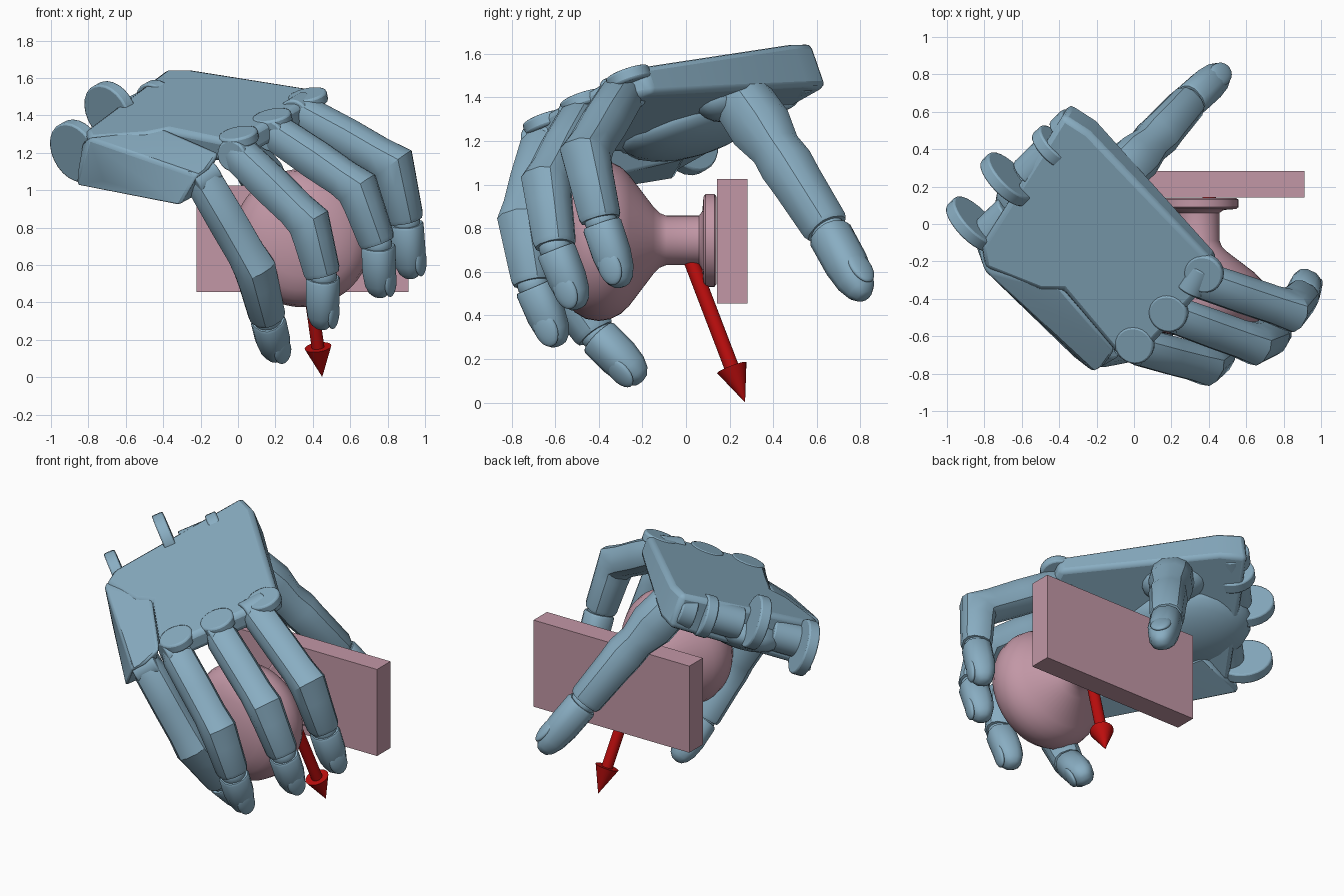
import bpy, bmesh, math
from mathutils import Vector as V, Matrix

if "Cube" in bpy.data.objects:
    bpy.data.objects.remove(bpy.data.objects["Cube"])


def material(name, rgb):
    m = bpy.data.materials.new(name)
    m.diffuse_color = (*rgb, 1)
    m.use_nodes = True
    m.node_tree.nodes["Principled BSDF"].inputs["Base Color"].default_value = m.diffuse_color
    return m


BLUE = material("blue", (0.25, 0.42, 0.54))
PINK = material("pink", (0.54, 0.31, 0.38))
RED = material("red", (0.50, 0.004, 0.004))


def finish(name, bm, mat, angle=32, bevel=0):
    bmesh.ops.recalc_face_normals(bm, faces=bm.faces)
    me = bpy.data.meshes.new(name)
    bm.to_mesh(me)
    bm.free()
    o = bpy.data.objects.new(name, me)
    bpy.context.collection.objects.link(o)
    me.materials.append(mat)
    if bevel:
        b = o.modifiers.new("bevel", 'BEVEL')
        b.width, b.segments, b.limit_method = bevel, 2, 'ANGLE'
    bpy.ops.object.select_all(action='DESELECT')
    o.select_set(True)
    bpy.context.view_layer.objects.active = o
    bpy.ops.object.shade_smooth_by_angle(angle=math.radians(angle))
    return o


def skin(bm, rings):
    """Join rings of points into a closed tube."""
    vs = [[bm.verts.new(p) for p in r] for r in rings]
    n = len(vs[0])
    for a, b in zip(vs, vs[1:]):
        for i in range(n):
            bm.faces.new((a[i], a[(i + 1) % n], b[(i + 1) % n], b[i]))
    bm.faces.new(vs[0])
    bm.faces.new(vs[-1])


def lathe(name, base, axis, profile, mat, n=32, bevel=0):
    """Turn (distance, radius) pairs about an axis."""
    axis = V(axis).normalized()
    s = axis.orthogonal().normalized()
    w = axis.cross(s)
    bm = bmesh.new()
    skin(bm, [[V(base) + axis * d + (s * math.cos(a) + w * math.sin(a)) * r
               for a in (2 * math.pi * i / n for i in range(n))] for d, r in profile])
    return finish(name, bm, mat, bevel=bevel)


def disc(name, centre, axis, r, thick, bevel=0.01):
    return lathe(name, V(centre) - V(axis).normalized() * thick / 2, axis,
                 [(0, r), (thick, r)], BLUE, 24, bevel)


def ellipsoid(name, centre, axes, radii, mat=BLUE):
    bm = bmesh.new()
    bmesh.ops.create_uvsphere(bm, u_segments=20, v_segments=12, radius=1)
    for v in bm.verts:
        v.co = V(centre) + sum((a * (r * c) for a, r, c in zip(axes, radii, v.co)), V())
    return finish(name, bm, mat, 60)


def ring(c, t, hint, r, stretch=1.0, n=12):
    """Rounded-square cross-section across direction t."""
    t = t.normalized()
    side = hint.cross(t).normalized()
    up = t.cross(side)
    sq = lambda x: math.copysign(abs(x) ** 0.8, x)
    return [c + side * (r * sq(math.cos(a))) + up * (r * stretch * sq(math.sin(a)))
            for a in (2 * math.pi * (i + 0.5) / n for i in range(n))]


def finger(name, pts, size=1.0, hint=None, fat=1.0):
    p0, p1, p2, p3 = (V(p) for p in pts)
    t1, t2, t3 = ((b - a).normalized() for a, b in ((p0, p1), (p1, p2), (p2, p3)))
    hint = V(hint) if hint else t1 - t2
    mitre = 1 / math.cos(t1.angle(t2) / 2)
    s = size
    # two inner segments with a mitred bend
    bm = bmesh.new()
    skin(bm, [ring(p0 - t1 * 0.03, t1, hint, 0.075 * s * fat),
              ring(p0 + t1 * 0.04, t1, hint, 0.098 * s * fat),
              ring(p0.lerp(p1, 0.5), t1, hint, 0.1 * s * fat, 1.05),
              ring(p1 - t1 * 0.1, t1, hint, 0.1 * s),
              ring(p1, t1 + t2, hint, 0.108 * s, mitre),
              ring(p1 + t2 * 0.1, t2, hint, 0.102 * s),
              ring(p2 - t2 * 0.03, t2, hint, 0.094 * s),
              ring(p2 - t2 * 0.008, t2, hint, 0.086 * s)])
    finish(name + "_segments", bm, BLUE, 28)
    # fingertip
    L = (p3 - p2).length
    bm = bmesh.new()
    skin(bm, [ring(p2 + t3 * L * d, t3, hint, r * s) for d, r in
              ((0.03, 0.082), (0.07, 0.089), (0.5, 0.088), (0.75, 0.077),
               (0.9, 0.058), (0.98, 0.034), (1.0, 0.012))])
    finish(name + "_tip", bm, BLUE, 40)
    # joint ball, base hinge and nail
    side = hint.cross(t3).normalized()
    up = t3.cross(side)
    ellipsoid(name + "_joint", p2, (side, up, t3), [0.075 * s] * 3)
    disc(name + "_hinge", p0, hint.cross(t1), 0.088 * s, 0.15 * s)
    ellipsoid(name + "_nail", p2.lerp(p3, 0.68) + up * 0.066 * s, (side, up, t3),
              (0.058 * s, 0.022 * s, 0.085 * s))


finger("index_finger", [(.33, -.29, 1.42), (.83, -.46, 1.14), (.9, -.39, .83), (.925, -.29, .53)])
finger("middle_finger", [(.2, -.48, 1.31), (.64, -.64, 1.01), (.75, -.6, .71), (.76, -.49, .43)])
finger("ring_finger", [(.0, -.65, 1.2), (.38, -.75, .83), (.455, -.7, .54), (.45, -.58, .26)])
finger("little_finger", [(-.19, -.67, 1.06), (.09, -.6, .58), (.16, -.41, .31), (.21, -.2, .1)])
finger("thumb", [(-.11, .23, 1.43), (.12, .46, 1.09), (.29, .65, .79), (.48, .82, .48)],
       1.08, (.5, .4, .7), 1.22)

# palm frame: slope of the back of the hand
N = V((-.188, -.32, .927)).normalized()
U = V((.722, -.684, -.105)).normalized()
W = N.cross(U)


def back(x, y):
    return V((x, y, 1.64 + .202 * (x + .34) + .345 * (y - .52)))


# palm slab: x, y, thickness
outline = [(-.38, .58, .22), (-.24, .49, .22), (.42, -.2, .14), (.38, -.34, .12), (.08, -.66, .12),
           (-.06, -.74, .12), (-.38, -.36, .2), (-.5, -.36, .25), (-.8, -.24, .28), (-.82, -.12, .28)]
bm = bmesh.new()
skin(bm, [[back(x, y) for x, y, t in outline], [back(x, y) - N * t for x, y, t in outline]])
finish("palm", bm, BLUE, bevel=0.03)
ellipsoid("palm_pad", (-.4, .03, 1.27), (U, W, N), (.38, .3, .13))
ellipsoid("thumb_mound", (-.14, .21, 1.4), (U, W, N), (.2, .14, .11))

# outer hand bone carrying the little finger
bm = bmesh.new()
for p in ((-.8, -.25, 1.28), (-.4, -.33, 1.33), (-.1, -.68, 1.2), (-.15, -.75, 1.13), (-.22, -.79, 1.08),
          (-.31, -.72, .92), (-.72, -.28, 1.05), (-.87, -.05, 1.03), (-.2, -.6, .98),
          (-.83, -.1, 1.26), (-.55, 0, 1.12)):
    bm.verts.new(p)
bmesh.ops.convex_hull(bm, input=bm.verts)
finish("little_finger_bone", bm, BLUE, 25, 0.02)

# rounded knuckle lobes, flush with the back of the hand
for i, (x, y) in enumerate(((.37, -.27), (.18, -.48), (0, -.65))):
    disc(f"knuckle_lobe_{i}", back(x, y) - N * .025, N, .105, .06, 0.012)
# wrist hinge discs and barrels between them
for i, (c, r) in enumerate((((-.86, 0, 1.21), .17), ((-.68, .24, 1.42), .165), ((-.43, .41, 1.46), .13))):
    disc(f"wrist_disc_{i}", c, W, r, .07)
disc("wrist_barrel_low", (-.72, .0, 1.24), W, .1, .2)
disc("wrist_barrel_high", (-.5, .33, 1.43), W, .1, .22)
disc("wrist_lug", (-.34, .5, 1.51), W, .11, .1)

# knob turned about the y axis
lathe("knob", (.345, 0, .744), (0, -1, 0),
      [(-.14, .2), (-.13, .213), (-.09, .213), (-.08, .2), (-.075, .135), (-.06, .113), (.09, .113),
       (.12, .125), (.15, .155), (.26, .3), (.3, .338), (.35, .362), (.4, .37), (.46, .36),
       (.51, .33), (.55, .28), (.58, .205), (.6, .1), (.605, .02)], PINK, 48)

# backing board
bm = bmesh.new()
bmesh.ops.create_cube(bm, size=1, matrix=Matrix.Translation((.345, .213, .74)) @
                      Matrix.Diagonal((1.135, .14, .57, 1)))
finish("board", bm, PINK)

# arrow
start, tip = V((.345, -.013, .744)), V((.45, .27, .003))
L = (tip - start).length
lathe("arrow", start, tip - start, [(0, .034), (L - .17, .034), (L - .17, .072), (L, .001)], RED, 24)
